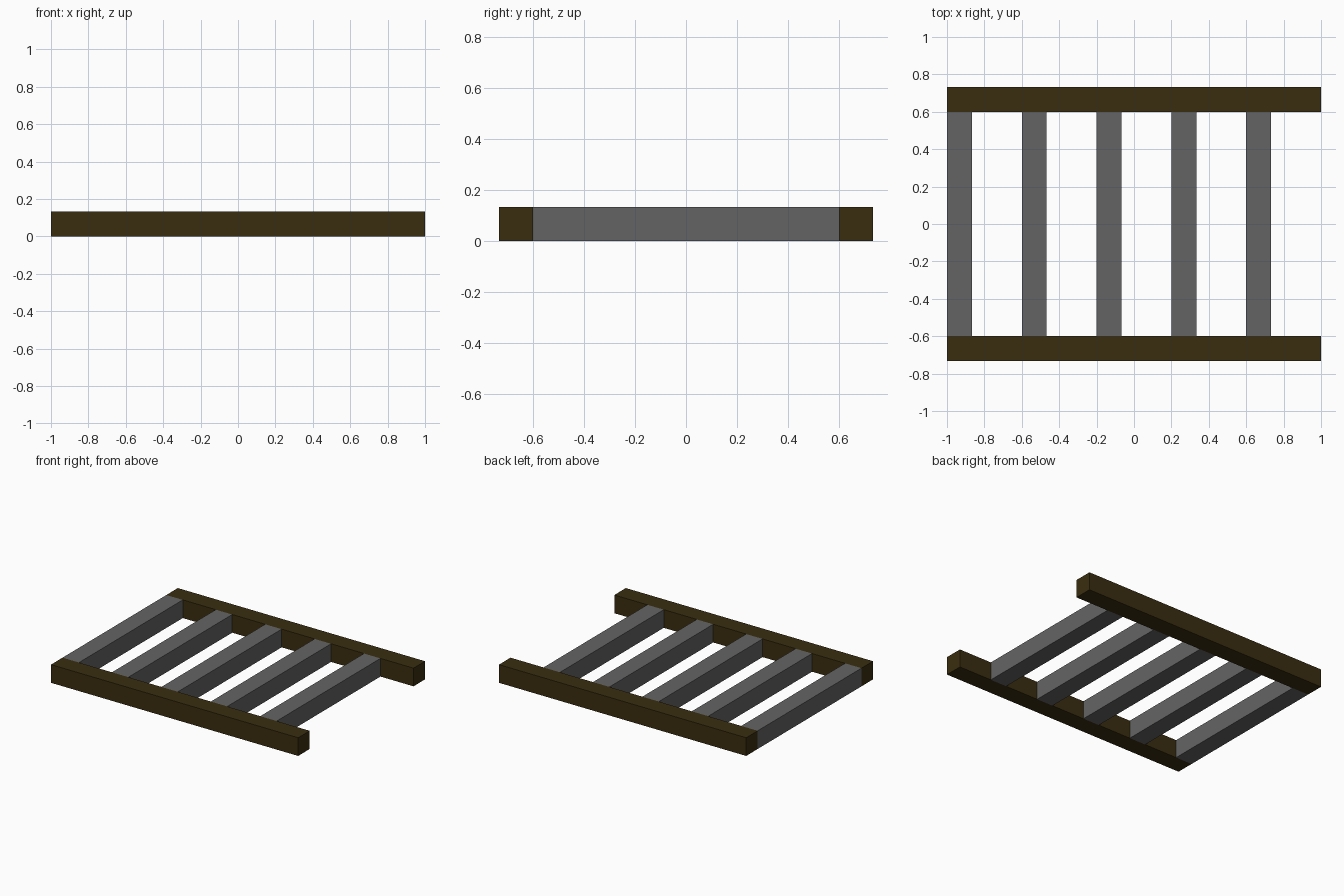
import bpy

if "Cube" in bpy.data.objects:
    bpy.data.objects.remove(bpy.data.objects["Cube"])

T = 0.133  # beam thickness


def material(name, color):
    m = bpy.data.materials.new(name)
    m.diffuse_color = (*color, 1)
    m.use_nodes = True
    m.node_tree.nodes["Principled BSDF"].inputs["Base Color"].default_value = m.diffuse_color
    return m


def box(name, low, high, mat):
    size = [b - a for a, b in zip(low, high)]
    centre = [(a + b) / 2 for a, b in zip(low, high)]
    bpy.ops.mesh.primitive_cube_add(size=1, location=centre)
    ob = bpy.context.object
    ob.name = name
    ob.scale = size
    bpy.ops.object.transform_apply(location=False, rotation=False, scale=True)
    ob.data.materials.append(mat)
    return ob


wood = material("dark brown wood", (0.042, 0.027, 0.005))
metal = material("grey metal", (0.127, 0.127, 0.127))

# Two long side rails
box("front_rail", (-1, -0.6 - T, 0), (1, -0.6, T), wood)
box("back_rail", (-1, 0.6, 0), (1, 0.6 + T, T), wood)

# Five evenly spaced rungs, starting flush with the left end
for i in range(5):
    x = -1 + 0.4 * i
    box(f"rung_{i + 1}", (x, -0.6, 0), (x + T, 0.6, T), metal)
